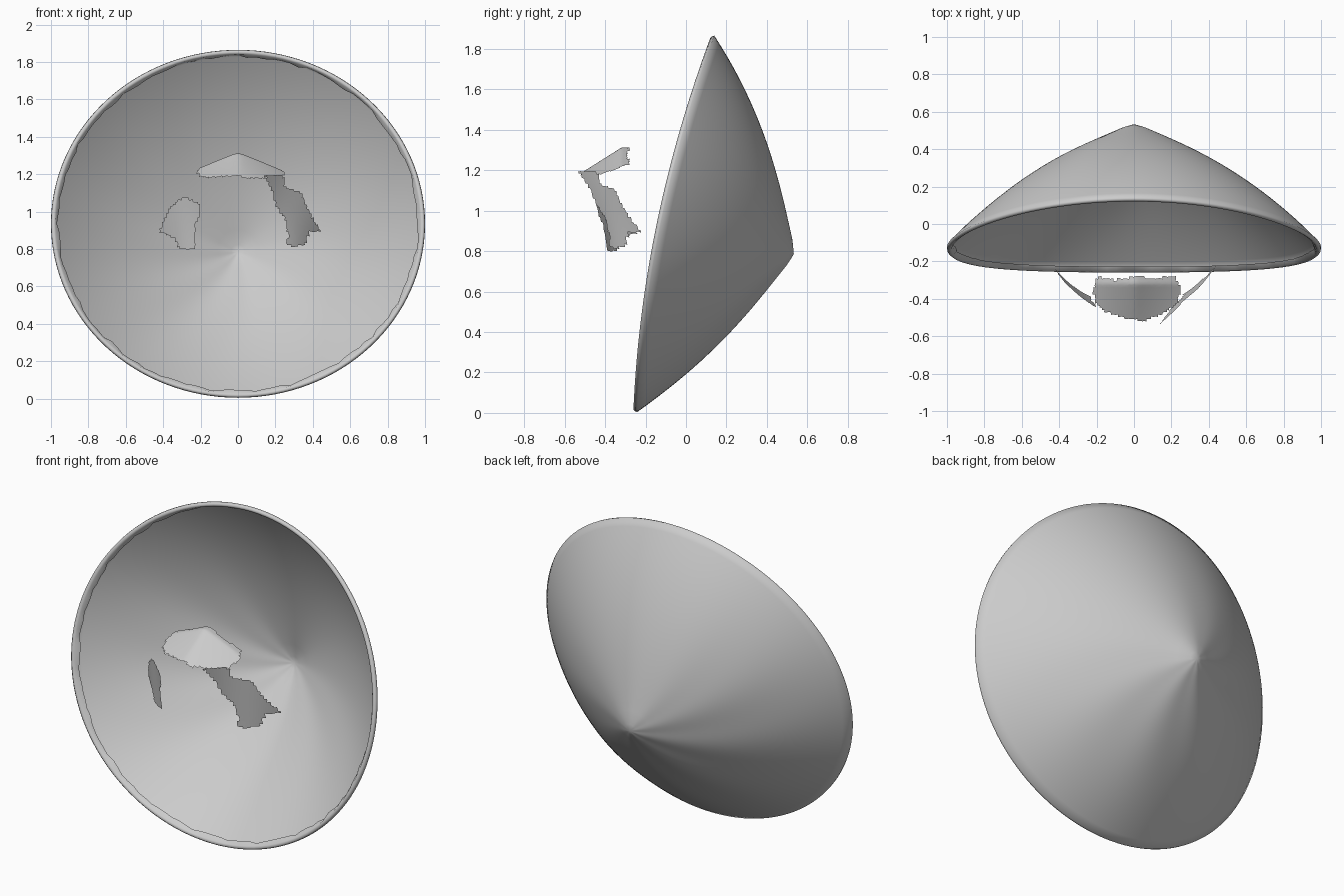
import bpy
import bmesh
import random
from math import sin, cos, pi

random.seed(4)
cube = bpy.data.objects.get("Cube")
if cube:
    bpy.data.objects.remove(cube)

grey = bpy.data.materials.new("plain grey")
grey.use_nodes = True
colour = (0.6, 0.6, 0.6, 1)
grey.diffuse_color = colour
grey.node_tree.nodes["Principled BSDF"].inputs["Base Color"].default_value = colour


def finish(name, bm):
    mesh = bpy.data.meshes.new(name)
    bmesh.ops.recalc_face_normals(bm, faces=bm.faces)
    for face in bm.faces:
        face.smooth = True
    bm.to_mesh(mesh)
    bm.free()
    mesh.materials.append(grey)
    obj = bpy.data.objects.new(name, mesh)
    bpy.context.collection.objects.link(obj)
    return obj


# Tilted conical hat: one shell, apex to the back, lip folded in at the rim
SIDES, RINGS = 128, 28
MID_Z = 0.935


def rim(t, scale=1):
    s = sin(t)
    return cos(t) * scale, -0.125 + 0.19 * s + 0.075 * s * s, MID_Z + 0.93 * s * scale


def hat_point(r, t):
    x, y, z = rim(t)
    bulge = (0.3 + 0.06 * cos(t) ** 2) * r ** 1.3 * (1 - r)
    folds = 0.004 * sin(pi * r) * sin(9 * t + 4 * r) * (0.5 - 0.5 * sin(t + 0.6))
    # blunt the very tip
    tip = 0.545 - 0.012 * max(0, 1 - r / 0.06)
    return x * r, tip * (1 - r) + y * r + bulge + folds, 0.785 * (1 - r) + z * r


bm = bmesh.new()
angles = [2 * pi * i / SIDES for i in range(SIDES)]
rings = [[bm.verts.new(hat_point(k / RINGS, t)) for t in angles]
         for k in range(1, RINGS + 1)]
for scale, push in ((0.998, -0.012), (0.988, -0.02), (0.975, -0.014), (0.962, 0.012)):
    ring = []
    for t in angles:
        ragged = random.uniform(-0.008, 0.008) if push > 0 else 0
        x, y, z = rim(t, scale + ragged)
        ring.append(bm.verts.new((x, y + push, z)))
    rings.append(ring)
apex = bm.verts.new(hat_point(0, 0))
for i in range(SIDES):
    j = (i + 1) % SIDES
    bm.faces.new((apex, rings[0][i], rings[0][j]))
    for a, b in zip(rings, rings[1:]):
        bm.faces.new((a[i], b[i], b[j], a[j]))
finish("conical_hat", bm)


# Torn fragments: a fine grid trimmed to an outline, then bent into shape
def inside(p, outline):
    hit = False
    for (ax, ay), (bx, by) in zip(outline, outline[1:] + outline[:1]):
        if (ay > p[1]) != (by > p[1]):
            if p[0] < ax + (p[1] - ay) * (bx - ax) / (by - ay):
                hit = not hit
    return hit


def fragment(name, outline, bend, step=0.012):
    bm = bmesh.new()
    us, vs = zip(*outline)
    verts = {}

    def vert(i, j):
        if (i, j) not in verts:
            u = min(us) + (i + random.uniform(-0.25, 0.25)) * step
            v = min(vs) + (j + random.uniform(-0.25, 0.25)) * step
            verts[i, j] = bm.verts.new(bend(u, v))
        return verts[i, j]

    for i in range(int((max(us) - min(us)) / step) + 1):
        for j in range(int((max(vs) - min(vs)) / step) + 1):
            centre = (min(us) + (i + 0.5) * step, min(vs) + (j + 0.5) * step)
            if inside(centre, outline):
                bm.faces.new((vert(i, j), vert(i + 1, j),
                              vert(i + 1, j + 1), vert(i, j + 1)))
    return finish(name, bm)


def brow_bend(x, y):
    a = (x * x + 0.0004) ** 0.5
    return x, y, 1.32 - 0.42 * a - (0.65 - a) * max(0, -0.32 - y)


def cheek_bend(x, z):
    a = abs(x)
    crease = 0.03 * sin((a - 0.2) * 14) * (1.1 - z) / 0.3
    return x, -0.44 + 0.8 * (a - 0.2) - 0.2 * (z - 1) - crease, z


# Peaked brow piece, outlined from above
fragment("brow_piece", [
    (-0.2, -0.28), (-0.1, -0.3), (0, -0.28), (0.1, -0.29), (0.22, -0.28),
    (0.25, -0.35), (0.23, -0.43), (0.15, -0.48), (0.05, -0.52), (-0.06, -0.5),
    (-0.15, -0.47), (-0.2, -0.43), (-0.22, -0.36)], brow_bend)

# Side pieces, outlined from the front
fragment("left_cheek_piece", [
    (0.14, 1.19), (0.24, 1.2), (0.25, 1.13), (0.34, 1.1), (0.36, 1.04),
    (0.4, 0.96), (0.44, 0.9), (0.38, 0.89), (0.36, 0.83), (0.3, 0.81),
    (0.26, 0.83), (0.27, 0.88), (0.25, 0.97), (0.2, 1.03), (0.18, 1.12)], cheek_bend)
fragment("right_cheek_piece", [
    (-0.28, 1.08), (-0.21, 1.04), (-0.2, 0.99), (-0.23, 0.92), (-0.23, 0.8),
    (-0.31, 0.8), (-0.34, 0.86), (-0.42, 0.89), (-0.39, 0.97), (-0.35, 1.04)], cheek_bend)
